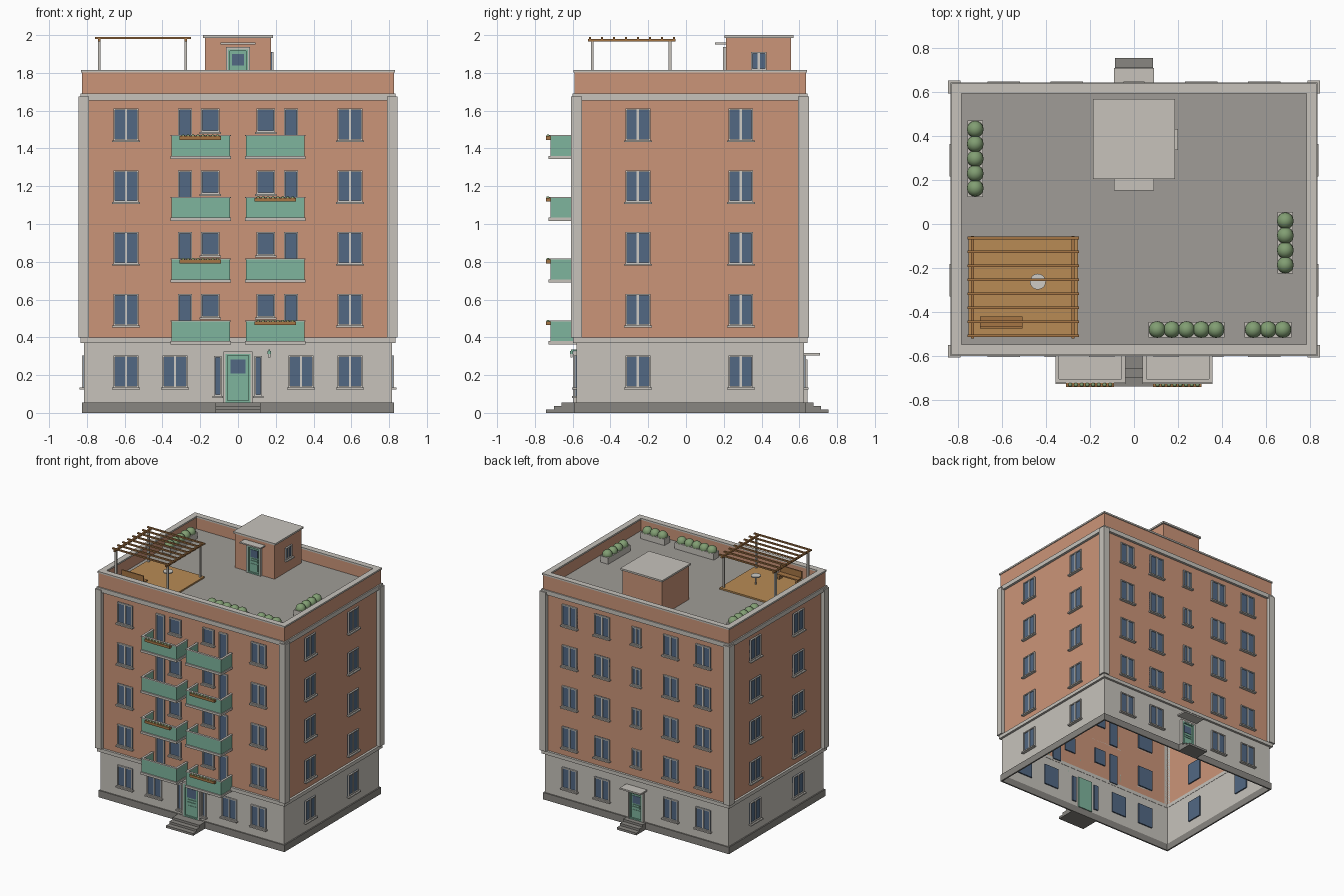
import bpy
from math import radians
from mathutils import Matrix

old = bpy.data.objects.get("Cube")
if old:
    bpy.data.objects.remove(old)

COLOURS = {
    "terracotta": (0.60, 0.30, 0.19), "stone": (0.57, 0.545, 0.50),
    "roof_grey": (0.35, 0.335, 0.31), "plinth_grey": (0.25, 0.24, 0.22),
    "green_paint": (0.21, 0.46, 0.34), "glass_blue": (0.085, 0.14, 0.23),
    "deck_wood": (0.48, 0.26, 0.09), "beam_wood": (0.38, 0.18, 0.06),
    "leaf_green": (0.22, 0.34, 0.17), "frame_white": (0.62, 0.60, 0.56),
}
MATS = {}
for mat_name, rgb in COLOURS.items():
    m = bpy.data.materials.new(mat_name)
    m.use_nodes = True
    m.diffuse_color = (*rgb, 1)
    m.node_tree.nodes["Principled BSDF"].inputs["Base Color"].default_value = (*rgb, 1)
    MATS[mat_name] = m

CY = 0.022              # middle of the block in y
HX, HY = 0.815, 0.602   # half sizes of the walls
FRONT, BACK = CY - HY, CY + HY
STOREY = 0.327
ROOF = 1.71


def place(name, mesh, loc=(0, 0, 0), turn=0):
    ob = bpy.data.objects.new(name, mesh)
    ob.location = loc
    ob.rotation_euler.z = radians(turn)
    bpy.context.collection.objects.link(ob)
    return ob


def build_mesh(name, verts, faces, face_mats):
    """Mesh with one slot for each named colour in use."""
    mesh = bpy.data.meshes.new(name)
    mesh.from_pydata(verts, [], faces)
    used = list(dict.fromkeys(face_mats))
    for u in used:
        mesh.materials.append(MATS[u])
    for poly, fm in zip(mesh.polygons, face_mats):
        poly.material_index = used.index(fm)
    return mesh


def box_mesh(name, parts):
    """Parts are (colour, x0, x1, y0, y1, z0, z1)."""
    verts, faces, mats = [], [], []
    for col, x0, x1, y0, y1, z0, z1 in parts:
        n = len(verts)
        for z in (z0, z1):
            verts += [(x0, y0, z), (x1, y0, z), (x1, y1, z), (x0, y1, z)]
        faces.append([n + 3, n + 2, n + 1, n])
        faces.append([n + 4, n + 5, n + 6, n + 7])
        for i in range(4):
            j = (i + 1) % 4
            faces.append([n + i, n + j, n + 4 + j, n + 4 + i])
        mats += [col] * 6
    return build_mesh(name, verts, faces, mats)


def boxes(name, parts, loc=(0, 0, 0)):
    return place(name, box_mesh(name, parts), loc)


def band(name, col, grow, z0, z1, thick=None):
    """Rectangular band round the block; without thickness, a bare wall shell."""
    def loop(g, z):
        x, y = HX + g, HY + g
        return [(-x, CY - y, z), (x, CY - y, z), (x, CY + y, z), (-x, CY + y, z)]
    verts = loop(grow, z0) + loop(grow, z1)
    rows = [(0, 4)]
    if thick:
        verts += loop(grow - thick, z1) + loop(grow - thick, z0)
        rows += [(4, 8), (8, 12), (12, 0)]
    faces = [[a + i, a + (i + 1) % 4, b + (i + 1) % 4, b + i]
             for a, b in rows for i in range(4)]
    place(name, build_mesh(name, verts, faces, [col] * len(faces)))


def round_part(name, col, loc, radius, height=None):
    if height:
        bpy.ops.mesh.primitive_cylinder_add(vertices=20, radius=radius, depth=height, location=loc)
    else:
        bpy.ops.mesh.primitive_uv_sphere_add(segments=16, ring_count=10, radius=radius, location=loc)
    ob = bpy.context.object
    ob.name = name
    ob.data.materials.append(MATS[col])
    bpy.ops.object.shade_smooth_by_angle()


def surround(w, h, t, col, out):
    """Four strips framing an opening; outside is -y."""
    a = w / 2
    return [(col, -a, -a + t, -out, 0, 0, h), (col, a - t, a, -out, 0, 0, h),
            (col, t - a, a - t, -out, 0, h - t, h), (col, t - a, a - t, -out, 0, 0, t)]


def window_mesh(name, w, h, mullion=True, sill=True):
    a = w / 2
    parts = [("glass_blue", -a, a, -0.004, 0.01, 0, h)]
    parts += surround(w, h, 0.008, "frame_white", 0.012)
    if mullion:
        parts.append(("frame_white", -0.006, 0.006, -0.01, 0, 0.008, h - 0.008))
    if sill:
        parts.append(("stone", -a - 0.008, a + 0.008, -0.024, 0, -0.01, 0))
    return box_mesh(name, parts)


def door_mesh(name, w, h):
    a, s = w / 2, w * 0.3
    parts = [("green_paint", -a, a, -0.006, 0.01, 0, h),
             ("glass_blue", -s, s, -0.009, -0.006, h * 0.6, h * 0.88)]
    parts += surround(w, h, 0.01, "green_paint", 0.016)
    parts += [("green_paint", -s, s, -0.011, -0.006, h * z, h * z + 0.012) for z in (0.5, 0.42)]
    parts.append(("green_paint", -s, s, -0.009, -0.006, h * 0.1, h * 0.36))
    for x in (-a - 0.012, a):
        parts.append(("stone", x, x + 0.012, -0.018, 0, 0, h + 0.012))
    parts.append(("stone", -a, a, -0.018, 0, h, h + 0.012))
    return box_mesh(name, parts)


# Main block
band("base_wall", "stone", 0, 0, 0.385)
band("brick_wall", "terracotta", 0, 0.385, 1.67)
band("plinth", "plinth_grey", 0.01, 0, 0.055, 0.012)
band("belt_course", "stone", 0.018, 0.37, 0.398, 0.02)
band("cornice", "stone", 0.02, 1.655, 1.69, 0.03)
band("parapet", "terracotta", 0.01, 1.69, 1.802, 0.035)
band("parapet_cap", "stone", 0.016, 1.802, 1.815, 0.047)
boxes("roof_deck", [("roof_grey", -HX, HX, FRONT, BACK, ROOF - 0.02, ROOF)])

# Corner pilasters, two plates on each corner
for sx in (-1, 1):
    for sy in (-1, 1):
        xs = [sorted((sx * p, sx * q)) for p, q in ((0.79, HX + 0.03), (HX, HX + 0.03))]
        ys = [sorted((CY + sy * p, CY + sy * q)) for p, q in ((HY, HY + 0.028), (0.572, HY))]
        boxes("corner_pilaster", [("stone", *x, *y, 0.398, 1.675) for x, y in zip(xs, ys)])

# Windows on all four sides
wide = window_mesh("window", 0.132, 0.168)
balcony_window = window_mesh("balcony_window", 0.1, 0.125, False)
balcony_door = window_mesh("balcony_door", 0.074, 0.245, False, False)
stair_window = window_mesh("stair_window", 0.08, 0.14)
side_light = window_mesh("side_light", 0.038, 0.21, False)
for level in range(5):
    z = 0.135 + STOREY * level
    for s in (-1, 1):
        place("front_window", wide, (s * 0.593, FRONT, z))
        for x in (0.593, 0.305):
            place("back_window", wide, (s * x, BACK, z), 180)
        for y in (-0.255, 0.29):
            place("side_window", wide, (s * HX, y, z), s * 90)
        if level == 0:
            place("front_window", wide, (s * 0.333, FRONT, z))
            place("side_light", side_light, (s * 0.107, FRONT, 0.09))
        else:
            place("balcony_window", balcony_window, (s * 0.147, FRONT, z + 0.043))
            place("balcony_door", balcony_door, (s * 0.28, FRONT, z - 0.077))
    if level:
        place("stair_window", stair_window, (0, BACK, z + 0.015), 180)

# Balconies, with a flower box on alternating sides
BF = -0.728
rail = [("green_paint", -0.155, 0.155, BF + 0.01, BF + 0.018, 0.018, 0.122),
        ("stone", -0.16, 0.16, BF + 0.005, BF + 0.023, 0.122, 0.128),
        ("stone", -0.16, 0.16, BF, FRONT, 0, 0.018)]
for x in (-0.155, 0.147):
    rail.append(("green_paint", x, x + 0.008, BF + 0.018, FRONT, 0.018, 0.122))
    rail.append(("stone", x - 0.005, x + 0.013, BF + 0.023, FRONT, 0.122, 0.128))
balcony = box_mesh("balcony", rail)
for level in range(4):
    z = 0.362 + STOREY * level
    for s in (-1, 1):
        place("balcony", balcony, (s * 0.198, 0, z))
    cx = 0.197 if level % 2 == 0 else -0.2
    boxes("flower_box", [("beam_wood", -0.11, 0.11, -0.742, -0.718, 0.102, 0.122)], (cx, 0, z))
    for i in range(8):
        round_part("flower_plant", "leaf_green", (cx - 0.09 + i * 0.026, -0.731, z + 0.122), 0.009)

# Entrances with steps
place("front_door", door_mesh("front_door", 0.13, 0.258), (0, FRONT, 0.055))
place("back_door", door_mesh("back_door", 0.11, 0.215), (0, BACK, 0.055), 180)
for i, reach in enumerate((0.16, 0.12, 0.08)):
    z0, z1 = i * 0.018, i * 0.018 + 0.018
    boxes("front_step", [("plinth_grey", -0.12, 0.12, FRONT - reach, FRONT, z0, z1)])
    boxes("back_step", [("plinth_grey", -0.086, 0.086, BACK, BACK + reach - 0.03, z0, z1)])
boxes("back_canopy", [("stone", -0.092, 0.092, BACK, 0.71, 0.305, 0.317)])
boxes("wall_lamp", [("green_paint", -0.004, 0.004, -0.03, 0, 0.035, 0.042),
                    ("green_paint", -0.009, 0.009, -0.034, -0.018, 0.018, 0.035),
                    ("frame_white", -0.006, 0.006, -0.031, -0.02, 0, 0.018)], (0.165, FRONT, 0.293))

# Roof stair house
boxes("stair_house", [("terracotta", -0.175, 0.175, 0.213, 0.555, ROOF, 1.986),
                      ("stone", -0.186, 0.186, 0.205, 0.568, 1.986, 2.0)])
boxes("roof_door_canopy", [("stone", -0.092, 0.092, 0.153, 0.213, 1.95, 1.96)])
place("roof_door", door_mesh("roof_door", 0.105, 0.215), (0, 0.213, ROOF))
place("roof_window", window_mesh("roof_window", 0.08, 0.095), (0.175, 0.385, 1.815), 90)

# Planters with round shrubs: centre, count and whether the row runs along y
for cx, cy, count, along_y in ((-0.722, 0.297, 5, True), (0.688, -0.086, 4, True),
                               (0.239, -0.48, 5, False), (0.61, -0.48, 3, False)):
    long, short = count * 0.0335 + 0.006, 0.035
    hx, hy = (short, long) if along_y else (long, short)
    boxes("planter", [("stone", -hx, hx, -hy, hy, 0, 0.05)], (cx, cy, ROOF))
    for i in range(count):
        d = (i - (count - 1) / 2) * 0.067
        spot = (cx, cy + d) if along_y else (cx + d, cy)
        round_part("shrub", "leaf_green", (*spot, ROOF + 0.056), 0.038)

# Pergola with deck, bench and table
boxes("terrace_deck", [("deck_wood", -0.752, -0.255, -0.512, -0.06, ROOF, ROOF + 0.012)])
for x in (-0.735, -0.277):
    boxes("pergola_beam", [("beam_wood", x - 0.007, x + 0.007, -0.52, -0.055, 1.966, 1.98)])
    for y in (-0.497, -0.085):
        boxes("pergola_post", [("stone", x - 0.007, x + 0.007, y - 0.007, y + 0.007, ROOF, 1.966)])
for i in range(8):
    y = -0.508 + i * 0.0635
    boxes("pergola_slat", [("beam_wood", -0.758, -0.25, y - 0.006, y + 0.006, 1.98, 1.991)])
boxes("bench", [("beam_wood", -0.7, -0.507, -0.465, -0.42, 0.045, 0.055),
                ("beam_wood", -0.7, -0.507, -0.475, -0.465, 0.045, 0.105),
                ("beam_wood", -0.69, -0.675, -0.465, -0.425, 0.012, 0.045),
                ("beam_wood", -0.532, -0.517, -0.465, -0.425, 0.012, 0.045)], (0, 0, ROOF))
round_part("table_top", "frame_white", (-0.437, -0.262, ROOF + 0.08), 0.036, 0.008)
round_part("table_leg", "stone", (-0.437, -0.262, ROOF + 0.044), 0.006, 0.066)
